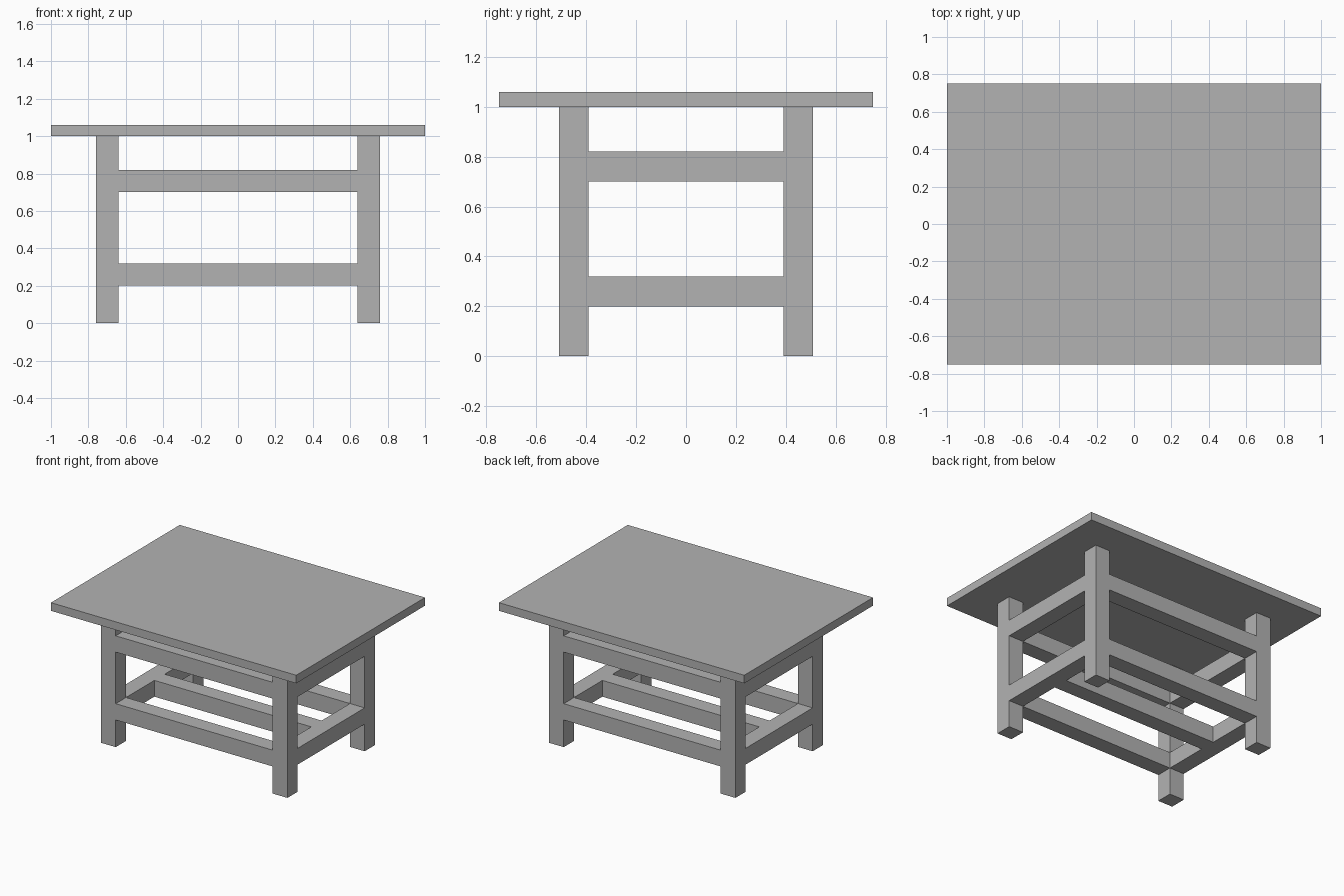
import bpy

cube = bpy.data.objects.get("Cube")
if cube:
    bpy.data.objects.remove(cube, do_unlink=True)

grey = bpy.data.materials.new("plain_grey")
grey.use_nodes = True
colour = (0.45, 0.45, 0.45, 1)
grey.diffuse_color = colour
grey.node_tree.nodes["Principled BSDF"].inputs["Base Color"].default_value = colour


def box(name, centre, size):
    """Add a square-edged board by its centre and full size."""
    bpy.ops.mesh.primitive_cube_add(size=1, location=centre)
    obj = bpy.context.object
    obj.name = name
    obj.scale = size
    bpy.ops.object.transform_apply(location=False, rotation=False, scale=True)
    obj.data.materials.append(grey)
    return obj


BEAM = 0.12                  # thickness of every leg and rail
LEG_X, LEG_Y = 0.70, 0.45    # leg centres
SPAN_X = 2 * LEG_X - BEAM    # clear gaps between legs
SPAN_Y = 2 * LEG_Y - BEAM
LOW, HIGH = 0.26, 0.76       # rail heights

# Table top
box("table_top", (0, 0, 1.03), (2, 1.5, 0.06))

# Legs
for x_name, sx in (("left", 1), ("right", -1)):
    for y_name, sy in (("front", -1), ("back", 1)):
        box(f"{y_name}_{x_name}_leg", (sx * LEG_X, sy * LEG_Y, 0.5), (BEAM, BEAM, 1))

# Rails joining the legs, flush with their faces
for level, z in (("lower", LOW), ("upper", HIGH)):
    for name, s in (("front", -1), ("back", 1)):
        box(f"{level}_{name}_rail", (0, s * LEG_Y, z), (SPAN_X, BEAM, BEAM))
    for name, s in (("left", 1), ("right", -1)):
        box(f"{level}_{name}_rail", (s * LEG_X, 0, z), (BEAM, SPAN_Y, BEAM))

# Centre stretcher between the lower side rails
box("centre_stretcher", (0, 0, LOW), (SPAN_X, BEAM, BEAM))
